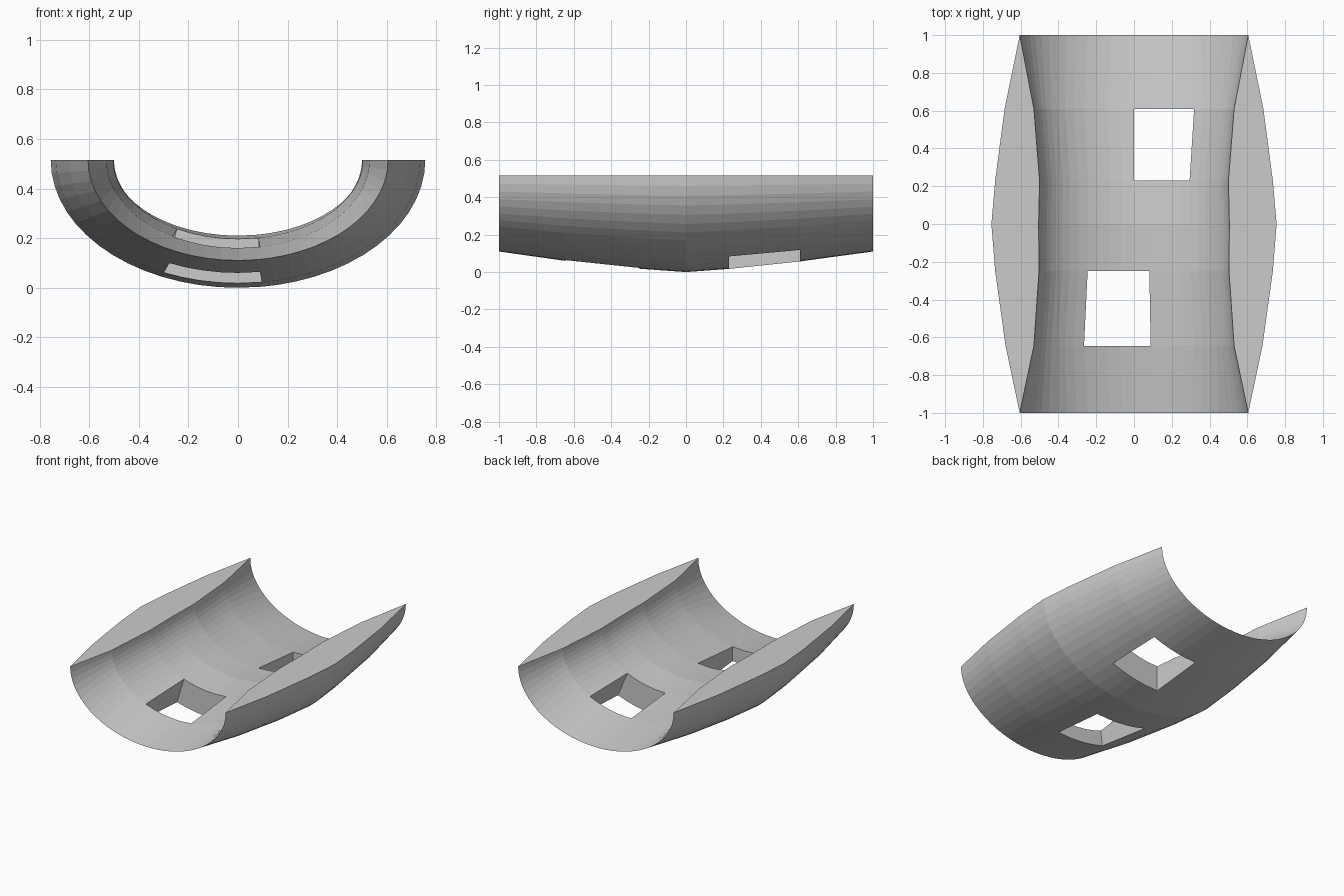
import bpy
import bmesh
from math import sin, cos, radians

cube = bpy.data.objects.get("Cube")
if cube:
    bpy.data.objects.remove(cube, do_unlink=True)

grey = bpy.data.materials.new("light grey")
grey.use_nodes = True
colour = (0.6, 0.6, 0.6, 1)
grey.diffuse_color = colour
grey.node_tree.nodes["Principled BSDF"].inputs["Base Color"].default_value = colour

RIM = 0.515
# Stations: y, outer half width, outer depth, inner half width, inner depth, inner angle spread
stations = [
    (-1.0, 0.605, 0.405, 0.605, 0.405, 0),
    (-0.645, 0.68, 0.455, 0.53, 0.355, 8),
    (-0.25, 0.735, 0.497, 0.503, 0.318, 7),
    (0.0, 0.755, 0.515, 0.505, 0.305, 7),
    (0.23, 0.735, 0.498, 0.5, 0.318, 7),
    (0.61, 0.685, 0.458, 0.53, 0.352, 8),
    (1.0, 0.605, 0.405, 0.605, 0.405, 0),
]
angles = [7.5 if a == 6 else a for a in range(-90, 91, 6)]

# Openings: station interval -> angle range
openings = {1: (-24, 7.5), 4: (0, 30)}


def is_open(i, j):
    if i not in openings or not 0 <= j < len(angles) - 1:
        return False
    low, high = openings[i]
    return low <= angles[j] and angles[j + 1] <= high


bm = bmesh.new()


def ring(y, width, depth, spread):
    verts = []
    for a in angles:
        t = radians(a + spread * sin(radians(2 * a)))
        verts.append(bm.verts.new((width * sin(t), y, RIM - depth * cos(t))))
    return verts


# The two skins share their vertices at the sharp end edges
outer, inner = [], []
for y, ow, od, iw, idp, spread in stations:
    outer.append(ring(y, ow, od, 0))
    inner.append(ring(y, iw, idp, spread) if abs(y) < 1 else outer[-1])


def face(*verts):
    unique = list(dict.fromkeys(verts))
    if len(unique) > 2:
        bm.faces.new(unique)


def wall(i, j, k, m):
    face(outer[i][j], outer[k][m], inner[k][m], inner[i][j])


last = len(angles) - 1
for i in range(len(stations) - 1):
    for j in range(last):
        if is_open(i, j):
            # Side walls of the opening
            for edge, neighbour in ((j, j - 1), (j + 1, j + 1)):
                if not is_open(i, neighbour):
                    wall(i, edge, i + 1, edge)
            # End walls of the opening
            wall(i, j, i, j + 1)
            wall(i + 1, j, i + 1, j + 1)
        else:
            for skin in (outer, inner):
                face(skin[i][j], skin[i][j + 1], skin[i + 1][j + 1], skin[i + 1][j])
    # Flat rims
    for edge in (0, last):
        wall(i, edge, i + 1, edge)

bmesh.ops.recalc_face_normals(bm, faces=bm.faces)
mesh = bpy.data.meshes.new("curved_shell")
bm.to_mesh(mesh)
bm.free()
mesh.materials.append(grey)
shell = bpy.data.objects.new("curved_shell", mesh)
bpy.context.collection.objects.link(shell)
